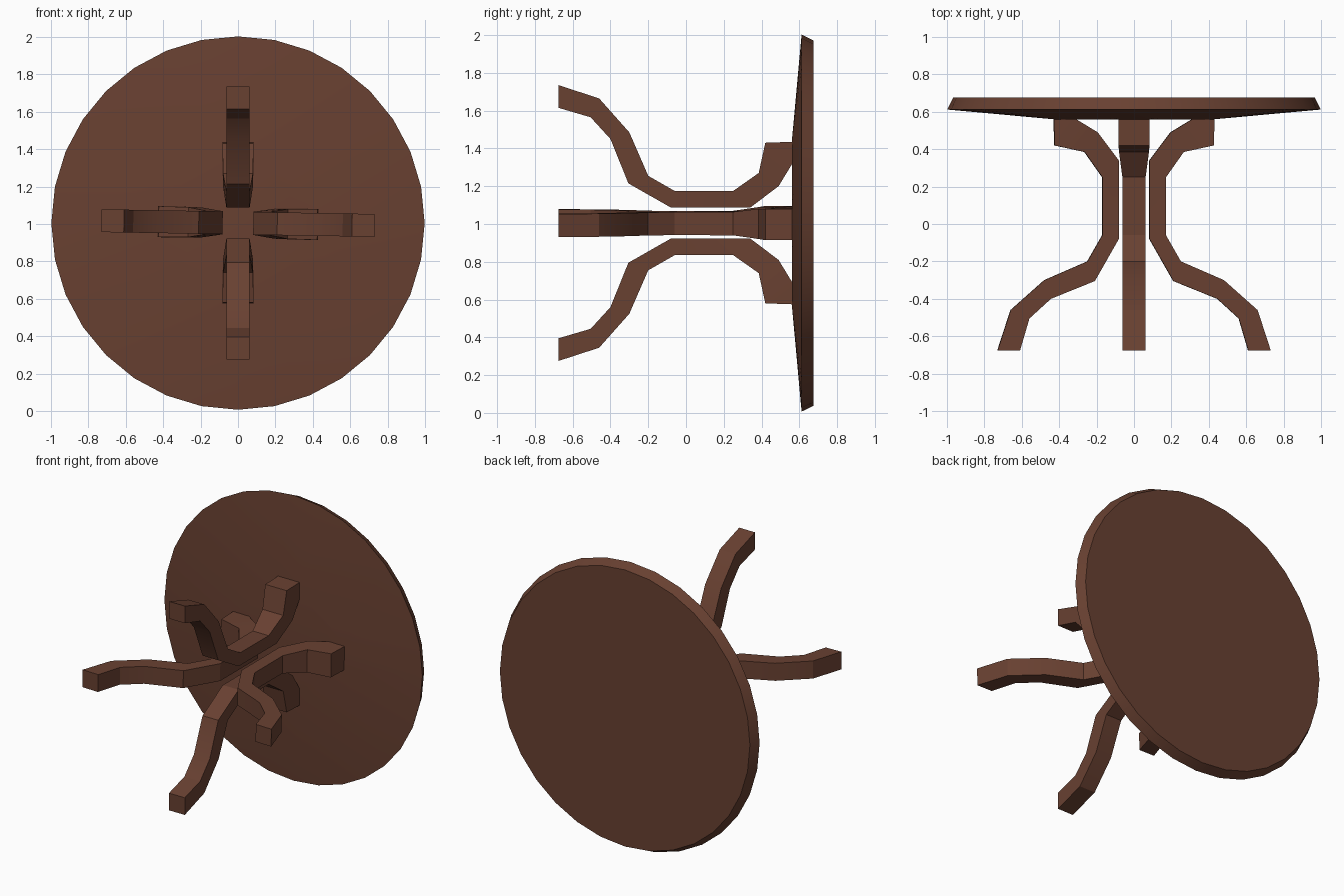
import bpy, bmesh, math
from mathutils import Matrix, Vector

if "Cube" in bpy.data.objects:
    bpy.data.objects.remove(bpy.data.objects["Cube"])

CZ = 1.005  # height of the table's axis (it lies on its side, axis along y)

wood = bpy.data.materials.new("brown wood")
wood.diffuse_color = (0.14, 0.052, 0.031, 1)
wood.use_nodes = True
wood.node_tree.nodes["Principled BSDF"].inputs["Base Color"].default_value = wood.diffuse_color


def finish(bm, name):
    bmesh.ops.recalc_face_normals(bm, faces=bm.faces)
    me = bpy.data.meshes.new(name)
    bm.to_mesh(me)
    bm.free()
    ob = bpy.data.objects.new(name, me)
    bpy.context.collection.objects.link(ob)
    me.materials.append(wood)
    bpy.ops.object.select_all(action='DESELECT')
    ob.select_set(True)
    bpy.context.view_layer.objects.active = ob
    bpy.ops.object.shade_smooth_by_angle(angle=math.radians(25))
    return ob


# Table top: two 32-sided rims and an octagonal underside, wrapped in a hull
bm = bmesh.new()
for r, y in ((0.998, 0.612), (0.967, 0.675)):
    for i in range(32):
        a = i * math.tau / 32
        bm.verts.new((r * math.cos(a), y, CZ + r * math.sin(a)))
for sx in (-1, 1):
    for sz in (-1, 1):
        for x, z in ((0.43, 0.08), (0.08, 0.43)):
            bm.verts.new((sx * x, 0.56, CZ + sz * z))
bmesh.ops.convex_hull(bm, input=bm.verts[:])
bmesh.ops.dissolve_limit(bm, angle_limit=math.radians(0.1),
                         verts=bm.verts[:], edges=bm.edges[:])
finish(bm, "table_top")

# Leg sections: outer (y, radius), inner (y, radius), half width
SECTIONS = [
    ((-0.675, 0.73), (-0.675, 0.61), 0.061),
    ((-0.46, 0.66), (-0.505, 0.56), 0.061),
    ((-0.30, 0.48), (-0.40, 0.445), 0.061),
    ((-0.20, 0.25), (-0.305, 0.21), 0.061),
    ((-0.06, 0.17), (-0.08, 0.082), 0.061),
    ((0.25, 0.17), (0.34, 0.082), 0.062),
    ((0.385, 0.265), (0.49, 0.195), 0.08),
    ((0.42, 0.425), (0.56, 0.31), 0.083),
    ((0.56, 0.43), (0.56, 0.31), 0.083),
]


def leg(name, degrees):
    bm = bmesh.new()
    rings = []
    for (yo, ro), (yi, ri), w in SECTIONS:
        rings.append([bm.verts.new(p) for p in
                      ((-w, yo, ro), (w, yo, ro), (w, yi, ri), (-w, yi, ri))])
    for a, b in zip(rings, rings[1:]):
        for i in range(4):
            j = (i + 1) % 4
            bm.faces.new((a[i], a[j], b[j], b[i]))
    bm.faces.new(rings[0])
    bm.faces.new(rings[-1])
    bmesh.ops.remove_doubles(bm, verts=bm.verts, dist=0.0005)
    bm.transform(Matrix.Translation(Vector((0, 0, CZ))) @
                 Matrix.Rotation(math.radians(degrees), 4, 'Y'))
    finish(bm, name)


# Four legs around the axis, the side pair very slightly twisted
leg("leg_upper", 0)
leg("leg_right", 91)
leg("leg_lower", 180)
leg("leg_left", 271)
